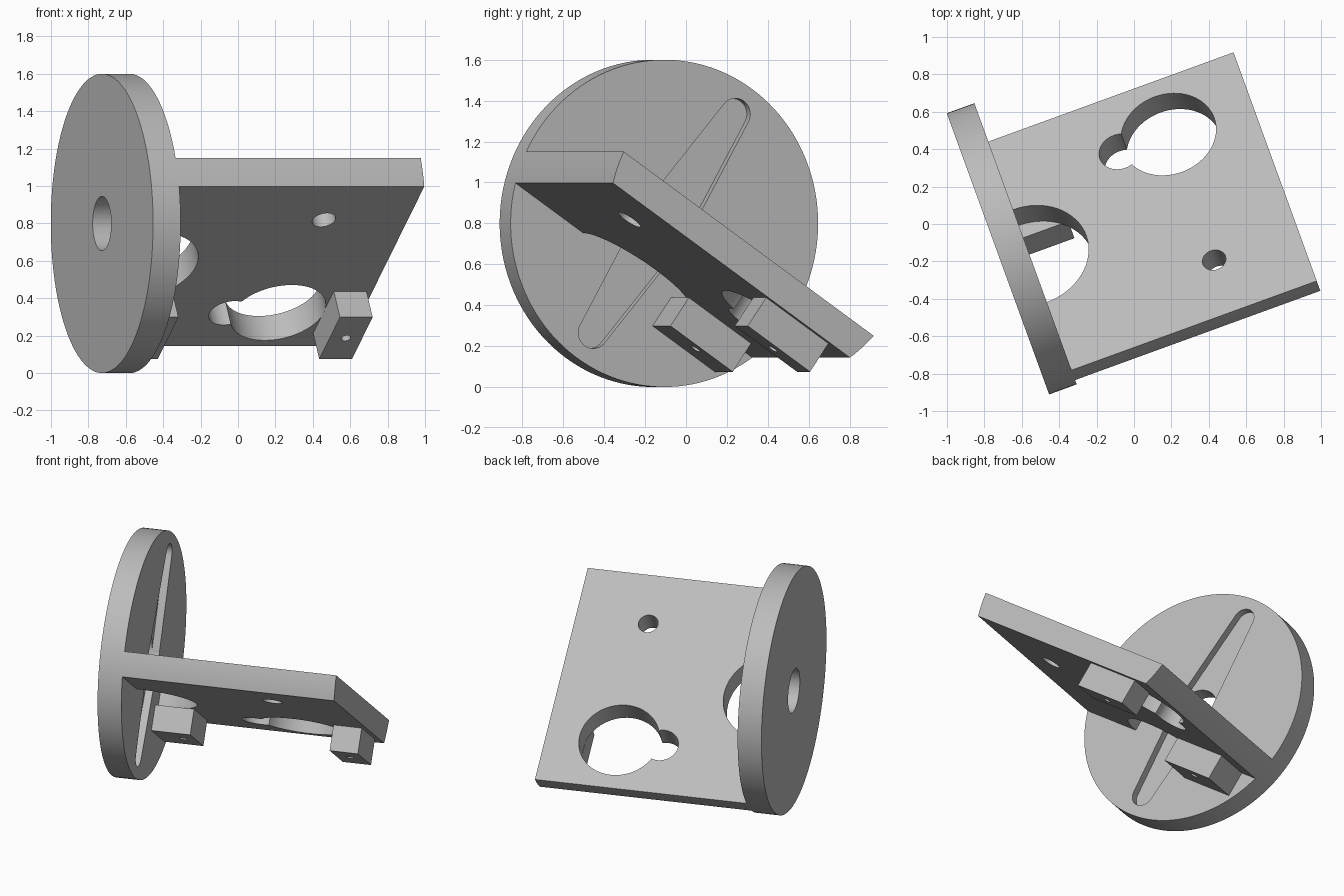
import bpy, bmesh
from math import radians, cos, sin, pi, sqrt
from mathutils import Matrix

cube = bpy.data.objects.get("Cube")
if cube:
    bpy.data.objects.remove(cube)

# Working frame: x = disc axis, y = down the slope of the plate, z = plate normal
FRAME = (Matrix.Translation((-0.034, 0.093, 0.8))
         @ Matrix.Rotation(radians(20), 4, 'Z')
         @ Matrix.Rotation(radians(-34.7), 4, 'X'))
R = 0.8
DISC_OUT, DISC_IN, PLATE_END = -0.738, -0.581, 0.814
PLATE_TOP, PLATE_LOW, BLOCK_LOW = -0.121, -0.279, -0.447

grey = bpy.data.materials.new("plain grey")
grey.use_nodes = True
color = (0.5, 0.5, 0.5, 1)
grey.diffuse_color = color
grey.node_tree.nodes["Principled BSDF"].inputs["Base Color"].default_value = color


def prism(name, outline, axis, lo, hi):
    """Extrude a 2D outline along x (outline in y, z) or z (outline in x, y)."""
    bm = bmesh.new()
    place = (lambda p: (lo, p[0], p[1])) if axis == 'x' else (lambda p: (p[0], p[1], lo))
    face = bm.faces.new([bm.verts.new(place(p)) for p in outline])
    ext = bmesh.ops.extrude_face_region(bm, geom=[face])
    verts = [g for g in ext["geom"] if isinstance(g, bmesh.types.BMVert)]
    step = (hi - lo, 0, 0) if axis == 'x' else (0, 0, hi - lo)
    bmesh.ops.translate(bm, verts=verts, vec=step)
    bmesh.ops.recalc_face_normals(bm, faces=bm.faces)
    mesh = bpy.data.meshes.new(name)
    bm.to_mesh(mesh)
    bm.free()
    mesh.materials.append(grey)
    obj = bpy.data.objects.new(name, mesh)
    bpy.context.collection.objects.link(obj)
    obj.matrix_world = FRAME
    return obj


def arc(cx, cy, r, start, end, steps):
    return [(cx + r * cos(start + (end - start) * i / steps),
             cy + r * sin(start + (end - start) * i / steps)) for i in range(steps + 1)]


def circle(cx, cy, r, steps=64):
    return arc(cx, cy, r, 0, 2 * pi, steps)[:-1]


def rect(x0, x1, y0, y1):
    return [(x0, y0), (x1, y0), (x1, y1), (x0, y1)]


def select(obj):
    bpy.ops.object.select_all(action='DESELECT')
    obj.select_set(True)
    bpy.context.view_layer.objects.active = obj


def cut(obj, outline, axis, lo, hi):
    cutter = prism("cutter", outline, axis, lo, hi)
    cutter.hide_render = True
    mod = obj.modifiers.new("cut", 'BOOLEAN')
    mod.operation, mod.solver, mod.object = 'DIFFERENCE', 'EXACT', cutter
    select(obj)
    bpy.ops.object.modifier_apply(modifier=mod.name)
    bpy.data.objects.remove(cutter)


# Round disc with a centre bore and a shallow double-tapered recess
disc = prism("round_disc", circle(0, 0, R, 128), 'x', DISC_OUT, DISC_IN)
tilt = radians(5.4)
horn = (arc(0, 0.65, 0.077, tilt, pi - tilt, 20) + [(-0.139, 0)]
        + arc(0, -0.65, 0.077, pi + tilt, 2 * pi - tilt, 20) + [(0.139, 0)])
cut(disc, horn, 'x', DISC_IN - 0.05, DISC_IN + 0.1)
cut(disc, circle(0, 0, 0.145), 'x', DISC_OUT - 0.1, DISC_IN + 0.1)

# Sloping plate: a slice of the same circle, so its ends follow the disc rim
profile = []
for side in (1, -1):
    for i in range(7):
        t = i / 6 if side > 0 else 1 - i / 6
        z = PLATE_LOW + (PLATE_TOP - PLATE_LOW) * t
        profile.append((side * sqrt(R * R - z * z), z))
plate = prism("sloping_plate", profile, 'x', DISC_IN, PLATE_END)
for x, y, r in [(DISC_IN, 0, 0.32), (0.337, -0.435, 0.064),
                (0.337, 0.435, 0.26), (0.06, 0.438, 0.112)]:
    cut(plate, circle(x, y, r), 'z', PLATE_LOW - 0.1, PLATE_TOP + 0.1)

# Mounting blocks under the plate, each with a blind screw hole
blocks = []
for name, x0, x1, hole in [("inner_block", DISC_IN, -0.325, -0.415),
                           ("outer_block", 0.594, 0.78, 0.687)]:
    block = prism(name, rect(x0, x1, 0.235, 0.629), 'z', BLOCK_LOW, PLATE_LOW)
    cut(block, circle(hole, 0.432, 0.026, 24), 'z', BLOCK_LOW - 0.1, PLATE_LOW - 0.02)
    blocks.append(block)

for obj in [disc, plate] + blocks:
    select(obj)
    bpy.ops.object.shade_smooth_by_angle(angle=radians(30))
